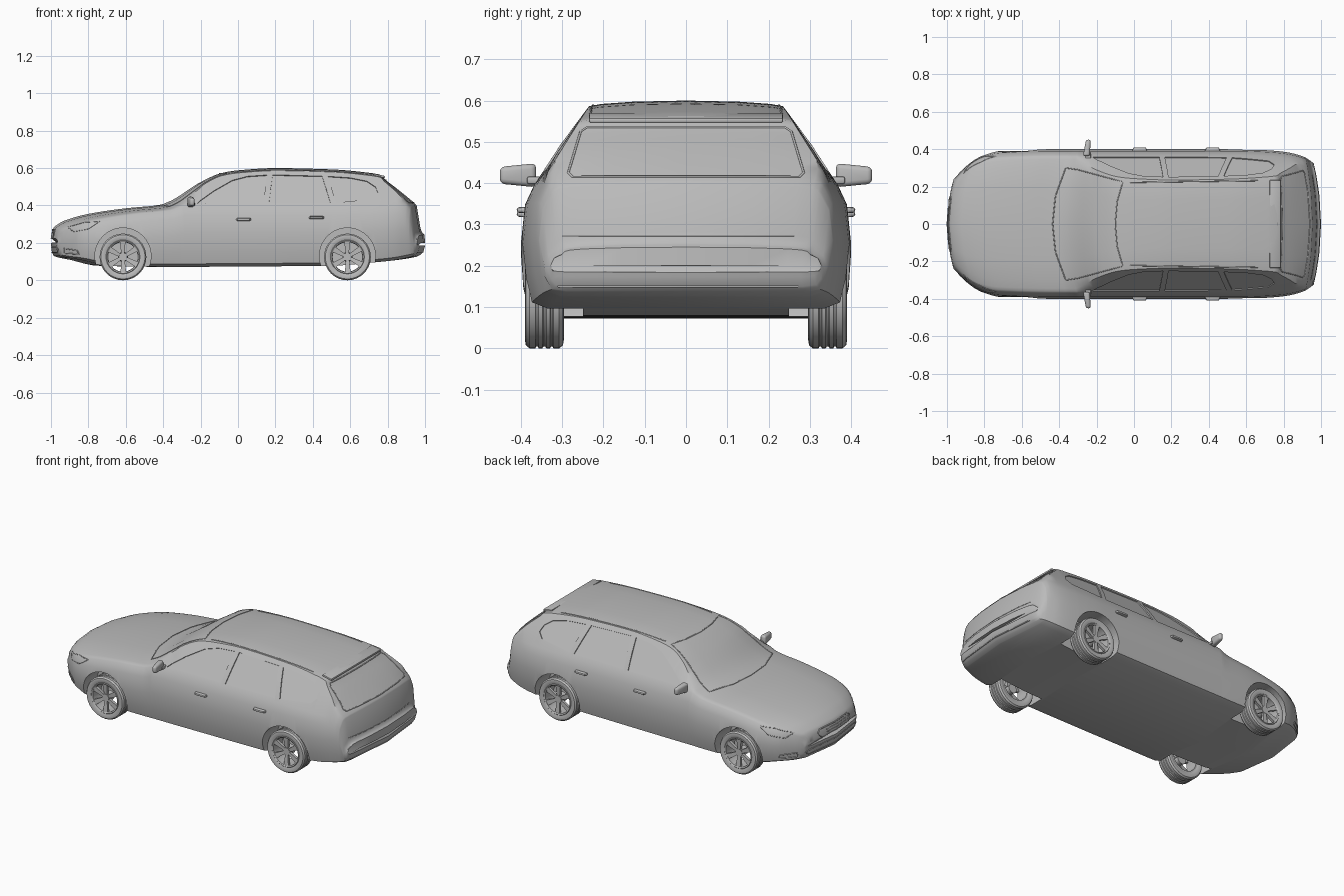
import bpy, bmesh, math
from mathutils import Vector, Matrix
from mathutils.bvhtree import BVHTree

if "Cube" in bpy.data.objects:
    bpy.data.objects.remove(bpy.data.objects["Cube"])

paint = bpy.data.materials.new("plain_grey")
paint.use_nodes = True
GREY = (0.5, 0.5, 0.5, 1)
paint.diffuse_color = GREY
paint.node_tree.nodes["Principled BSDF"].inputs["Base Color"].default_value = GREY


def make_object(name, bm, angle=35):
    bmesh.ops.recalc_face_normals(bm, faces=bm.faces)
    mesh = bpy.data.meshes.new(name)
    bm.to_mesh(mesh)
    bm.free()
    mesh.materials.append(paint)
    ob = bpy.data.objects.new(name, mesh)
    bpy.context.collection.objects.link(ob)
    if angle:
        smooth(ob, angle)
    return ob


def activate(ob):
    bpy.ops.object.select_all(action='DESELECT')
    ob.select_set(True)
    bpy.context.view_layer.objects.active = ob


def smooth(ob, angle):
    activate(ob)
    bpy.ops.object.shade_smooth_by_angle(angle=math.radians(angle))


def curve_at(keys, x):
    """Smooth interpolation through (x, value) keys without overshoot."""
    def slope(i):
        return (keys[i + 1][1] - keys[i][1]) / (keys[i + 1][0] - keys[i][0])

    def tangent(i):
        if i == 0 or i == len(keys) - 1:
            return slope(min(i, len(keys) - 2))
        a, b = slope(i - 1), slope(i)
        return 2 * a * b / (a + b) if a * b > 0 else 0

    i = max(k for k in range(len(keys) - 1) if k == 0 or keys[k][0] <= x)
    h = keys[i + 1][0] - keys[i][0]
    t = (x - keys[i][0]) / h
    a, b = keys[i][1], keys[i + 1][1]
    return (a + (b - a) * t * t * (3 - 2 * t)
            + h * t * (1 - t) * ((1 - t) * tangent(i) - t * tangent(i + 1)))


# Longitudinal body curves: nose at -x, tail at +x
TOP = [(-1, .225), (-.995, .262), (-.98, .287), (-.93, .318), (-.8, .355), (-.6, .385),
       (-.42, .403), (-.36, .425), (-.2, .525), (-.09, .573), (0, .588), (.2, .6), (.5, .593),
       (.7, .575), (.765, .563), (.78, .545), (.85, .49), (.935, .42), (.955, .4),
       (.978, .27), (.985, .255), (.997, .245), (1, .2)]
FLOOR = [(-1, .2), (-.995, .15), (-.985, .13), (-.9, .11), (-.75, .078), (-.4, .072),
         (.5, .078), (.72, .095), (.95, .125), (.99, .15), (1, .185)]
WIDTH = [(-1, .24), (-.95, .315), (-.9, .36), (-.8, .39), (-.5, .4), (.55, .4), (.7, .395),
         (.85, .38), (.95, .357), (1, .325)]
BOW = [(-1, .1), (-.4, .07), (0, 0), (.78, 0), (.93, -.04), (1, -.06)]


def section(x):
    top, floor, w = (curve_at(k, x) for k in (TOP, FLOOR, WIDTH))
    high = top - floor
    belt = min(.395, top - min(.03, .25 * high))
    crown = min(.02 if x < -.2 else .014, .1 * high)
    rail = min(.355 - (top - .41) * .63, .86 * w)
    side = belt - floor
    half = [(0, floor), (.85 * w, floor), (.95 * w, floor + .05 * side),
            (.985 * w, floor + .25 * side), (w, floor + .55 * side),
            (.975 * w, floor + .85 * side), (.92 * w, belt),
            ((.92 * w + rail) / 2 + .003, (belt + top - crown) / 2 + .002),
            (rail, top - crown), (.88 * rail, top - crown * .6),
            (.55 * rail, top - crown * .2), (0, top)]
    ring = half + [(-y, z) for y, z in half[-2:0:-1]]
    bow = curve_at(BOW, x)
    return [Vector((x + bow * (y / .4) ** 2, y, z)) for y, z in ring]


# Body shell
stations = sorted({round(k[0], 3) for k in TOP + FLOOR} | {round(i / 40, 3) for i in range(-40, 41)})
bm = bmesh.new()
rings = [[bm.verts.new(p) for p in section(x)] for x in stations]
for a, b in zip(rings, rings[1:]):
    for i in range(len(a)):
        j = (i + 1) % len(a)
        bm.faces.new((a[i], a[j], b[j], b[i]))
bm.faces.new(rings[0])
bm.faces.new(rings[-1])
bmesh.ops.recalc_face_normals(bm, faces=bm.faces)
shell = BVHTree.FromBMesh(bm)
body = make_object("body", bm, None)


def project(points, axis, sign, closed=True, steps=6):
    """Drop a flat outline on the shell along one axis."""
    out = []
    ends = points[1:] + points[:1] if closed else points[1:]
    for p, q in zip(points, ends):
        for k in range(steps):
            a, b = (p[i] + (q[i] - p[i]) * k / steps for i in (0, 1))
            start = [a, b]
            start.insert(axis, 2 * sign)
            ray = Vector((0, 0, 0))
            ray[axis] = -sign
            hit = shell.ray_cast(Vector(start), ray)[0]
            if hit:
                out.append(hit)
    return out


# Recessed side windows and wheel arches, cut from the body
WINDOWS = [[(-.22, .41), (-.2, .428), (-.13, .478), (-.03, .535), (.05, .556), (.155, .563), (.135, .41)],
           [(.165, .41), (.185, .564), (.45, .557), (.495, .413)],
           [(.525, .415), (.48, .556), (.6, .548), (.69, .53), (.735, .5), (.75, .465), (.72, .435)]]
AXLES = (-.615, .585)
bm = bmesh.new()
for s in (-1, 1):
    out = Vector((0, .82 * s, .57))
    for outline in WINDOWS:
        base = project(outline, 1, s, steps=3)
        outer = [bm.verts.new(p + out * .03) for p in base]
        inner = [bm.verts.new(p - out * .006) for p in base]
        bm.faces.new(outer)
        bm.faces.new(inner)
        for i in range(len(base)):
            j = (i + 1) % len(base)
            bm.faces.new((outer[i], outer[j], inner[j], inner[i]))
    for x in AXLES:
        place = Matrix.Translation((x, s * .375, .13)) @ Matrix.Rotation(math.pi / 2, 4, 'X')
        bmesh.ops.create_cone(bm, cap_ends=True, segments=40, radius1=.15, radius2=.15,
                              depth=.25, matrix=place)
cutter = make_object("opening_cutter", bm, None)
cutter.hide_render = True
cut = body.modifiers.new("openings", 'BOOLEAN')
cut.operation, cut.solver, cut.object = 'DIFFERENCE', 'EXACT', cutter
activate(body)
bpy.ops.object.modifier_apply(modifier="openings")
bpy.data.objects.remove(cutter)
smooth(body, 32)


def trim(name, points, radius, closed=True):
    data = bpy.data.curves.new(name, 'CURVE')
    data.dimensions = '3D'
    data.bevel_depth, data.bevel_resolution = radius, 1
    line = data.splines.new('POLY')
    line.points.add(len(points) - 1)
    for p, q in zip(line.points, points):
        p.co = (*q, 1)
    line.use_cyclic_u = closed
    data.materials.append(paint)
    ob = bpy.data.objects.new(name, data)
    bpy.context.collection.objects.link(ob)
    activate(ob)
    bpy.ops.object.convert(target='MESH')


def mirrored(points, axis):
    flip = [tuple(-c if i == axis else c for i, c in enumerate(p)) for p in points]
    return points + [p for p in flip[::-1] if p not in points]


# Glass surrounds, grille, intakes, lamps and panel lines
screen = [(-.435, 0), (-.42, .15), (-.365, .3), (-.3, .29), (-.06, .225), (-.09, .12), (-.1, 0)]
trim("windscreen_trim", project(mirrored(screen, 1), 2, 1), .003)
trim("rear_glass_trim", project(mirrored([(.24, .535), (.255, .525), (.285, .425), (.275, .415)], 0), 0, 1), .003)
trim("grille_frame", project(mirrored([(.13, .27), (.15, .255), (.12, .215), (.1, .21)], 0), 0, -1), .004)
trim("lower_intake_frame", project(mirrored([(.2, .178), (.24, .168), (.22, .15)], 0), 0, -1), .003)
for k, z in enumerate((.225, .24, .255)):
    trim(f"grille_bar_{k}", project([(-.13, z), (.13, z)], 0, -1, False), .002, False)
trim("tailgate_seam", project([(-.3, .272), (.3, .272)], 0, 1, False, 16), .002, False)
trim("bumper_lip", project([(-.31, .15), (.31, .15)], 0, 1, False, 16), .003, False)
for s, side in ((-1, "near"), (1, "far")):
    lamp = [(-.91, .285), (-.88, .26), (-.8, .275), (-.74, .315), (-.82, .31)]
    trim(f"{side}_headlamp_trim", project(lamp, 1, s), .002)
    slot = [(-.93, .17), (-.93, .145), (-.85, .14), (-.86, .16)]
    trim(f"{side}_fog_lamp_trim", project(slot, 1, s), .003)
    trim(f"{side}_roof_rail", project([(-.02, s * .222), (.7, s * .232)], 2, 1, False, 20), .003, False)


def block(bm, centre, size, taper=1):
    made = bmesh.ops.create_cube(bm, size=1)["verts"]
    for v in made:
        if v.co.y > 0:
            v.co.x *= taper
            v.co.z *= taper
        v.co = Vector(centre) + Vector([c * d for c, d in zip(v.co, size)])
    return made


def rounded(name, bm, s, width, segments=3):
    bmesh.ops.bevel(bm, geom=bm.edges[:], offset=width, segments=segments, affect='EDGES', profile=.5)
    bmesh.ops.scale(bm, vec=(1, s, 1), verts=bm.verts)
    make_object(name, bm)


# Roof spoiler lip
bm = bmesh.new()
block(bm, (.755, 0, .558), (.06, .47, .012))
for v in bm.verts:
    v.co.z -= (v.co.x - .755) * .2
rounded("roof_spoiler", bm, 1, .004, 2)

# Mirrors and door handles
for s, side in ((-1, "near"), (1, "far")):
    bm = bmesh.new()
    for v in block(bm, (-.25, .407, .419), (.036, .088, .058), .7):
        v.co.x += (v.co.y - .4) * .12
    rounded(f"{side}_mirror", bm, s, .012)
    bm = bmesh.new()
    block(bm, (-.245, .355, .407), (.03, .06, .018))
    rounded(f"{side}_mirror_stem", bm, s, .005, 2)
    for x, z, door in ((.03, .325, "front"), (.42, .335, "rear")):
        bm = bmesh.new()
        block(bm, (x, .397, z), (.085, .026, .016), .8)
        rounded(f"{side}_{door}_door_handle", bm, s, .006, 2)


def lathe(bm, profile):
    verts = [bm.verts.new((r, y, 0)) for r, y in profile]
    edges = [bm.edges.new((verts[i - 1], verts[i])) for i in range(len(verts))]
    bmesh.ops.spin(bm, geom=verts + edges, cent=(0, 0, 0), axis=(0, 1, 0),
                   angle=math.tau, steps=32, use_merge=True)
    bmesh.ops.remove_doubles(bm, verts=bm.verts, dist=1e-5)


# Wheels: grooved tyre, open rim, hub and six spokes
half_tyre = [(.088, .04), (.105, .047), (.118, .045), (.125, .036), (.125, .022), (.121, .02),
             (.121, .016), (.125, .014), (.125, .005), (.121, .002)]
for s, side in ((-1, "near"), (1, "far")):
    for x, end in zip(AXLES, ("front", "rear")):
        place = Matrix.Translation((x, s * .343, .125)) @ Matrix.Diagonal((1, s, 1, 1))
        bm = bmesh.new()
        lathe(bm, mirrored(half_tyre, 1))
        bm.transform(place)
        make_object(f"{side}_{end}_tyre", bm)
        bm = bmesh.new()
        lathe(bm, [(.092, .04), (.088, .044), (.081, .04), (.079, -.04), (.092, -.04)])
        bmesh.ops.create_cone(bm, cap_ends=True, segments=20, radius1=.027, radius2=.022, depth=.05,
                              matrix=Matrix.Translation((0, .01, 0)) @ Matrix.Rotation(-math.pi / 2, 4, 'X'))
        for k in range(6):
            spoke = block(bm, (.05, .028, 0), (.066, .016, .022))
            for v in spoke:
                v.co.z *= .8 + (v.co.x - .017) * 9
                v.co.y += (v.co.x - .05) * .1
            bmesh.ops.rotate(bm, verts=spoke, cent=(0, 0, 0),
                             matrix=Matrix.Rotation(k * math.tau / 6 + .5, 3, 'Y'))
        bm.transform(place)
        make_object(f"{side}_{end}_rim", bm)
